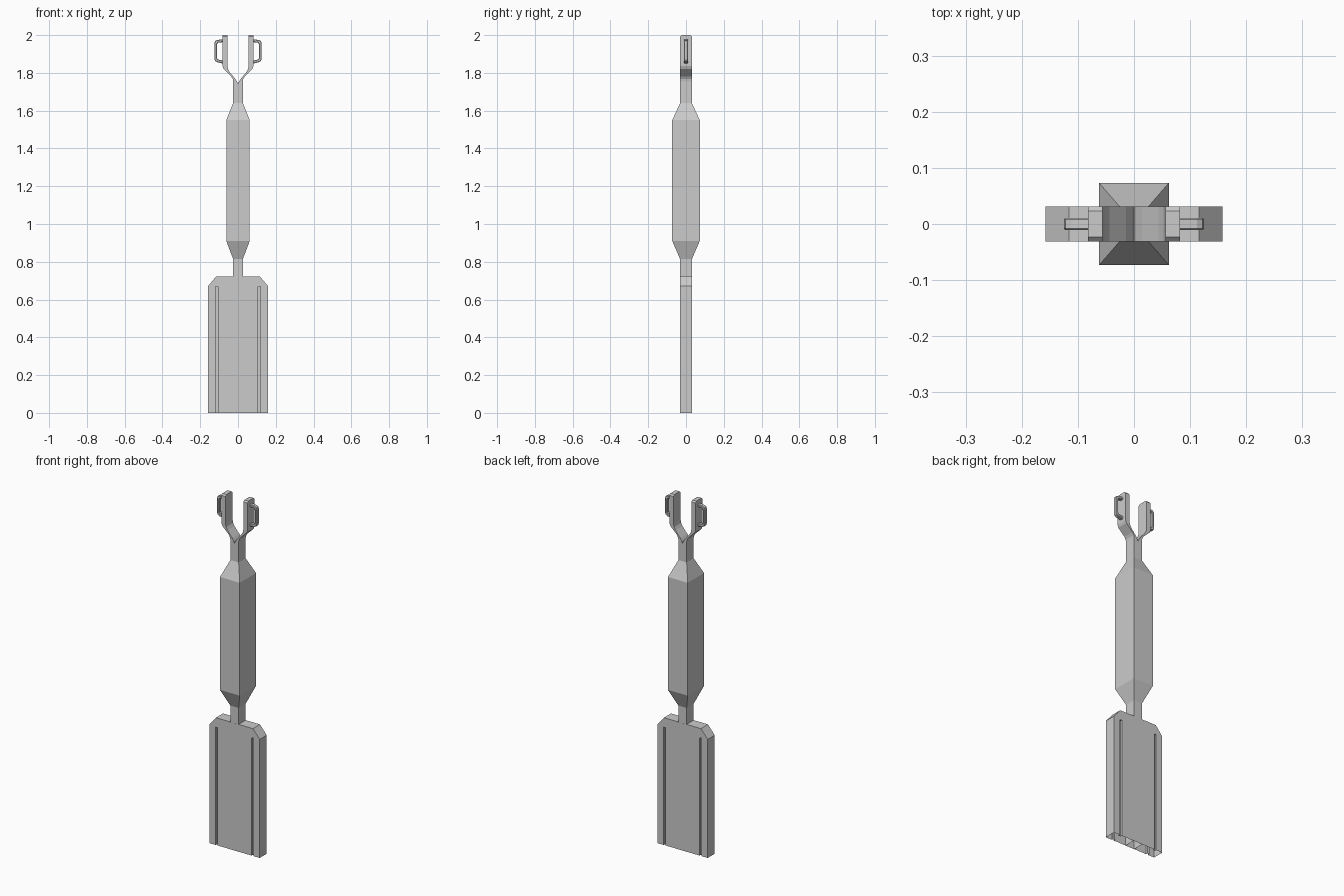
import bpy, bmesh

if "Cube" in bpy.data.objects:
    bpy.data.objects.remove(bpy.data.objects["Cube"])

HY = 0.0315  # half depth of the flat parts


def to_object(name, bm):
    bmesh.ops.recalc_face_normals(bm, faces=bm.faces)
    me = bpy.data.meshes.new(name)
    bm.to_mesh(me)
    bm.free()
    ob = bpy.data.objects.new(name, me)
    bpy.context.scene.collection.objects.link(ob)
    return ob


def prism(name, pts, hy, y0=0.0):
    """Extrude an (x, z) outline along y."""
    bm = bmesh.new()
    face = bm.faces.new([bm.verts.new((x, y0 - hy, z)) for x, z in pts])
    res = bmesh.ops.extrude_face_region(bm, geom=[face])
    verts = [v for v in res["geom"] if isinstance(v, bmesh.types.BMVert)]
    bmesh.ops.translate(bm, verts=verts, vec=(0, 2 * hy, 0))
    return to_object(name, bm)


def symmetric(pts):
    return pts + [(-x, z) for x, z in reversed(pts) if x > 0]


def bevel_edges(ob, test, width):
    bm = bmesh.new()
    bm.from_mesh(ob.data)
    edges = [e for e in bm.edges if test(e)]
    bmesh.ops.bevel(bm, geom=edges, offset=width, segments=1, affect='EDGES')
    bm.to_mesh(ob.data)
    bm.free()


# Shaft: stacked rectangular rings (z, half x, half y), open at both ends
rings = [(0.0, 0.028, HY + 0.0005), (0.72, 0.028, HY + 0.0005),
         (0.72, 0.026, HY), (0.815, 0.026, HY), (0.91, 0.062, 0.073),
         (1.55, 0.062, 0.073), (1.64, 0.026, HY), (1.735, 0.026, HY)]
bm = bmesh.new()
loops = [[bm.verts.new((sx * x, sy * y, z)) for sx, sy in
          ((-1, -1), (1, -1), (1, 1), (-1, 1))] for z, x, y in rings]
for a, b in zip(loops, loops[1:]):
    for i in range(4):
        j = (i + 1) % 4
        bm.faces.new((a[i], a[j], b[j], b[i]))
to_object("shaft", bm)

# Fork: two prongs from the neck
fork_half = [(0.0, 1.738), (0.004, 1.752), (0.014, 1.768), (0.044, 1.804),
             (0.053, 1.82), (0.056, 1.838), (0.056, 2.0), (0.082, 2.0),
             (0.082, 1.836), (0.076, 1.82), (0.036, 1.782), (0.028, 1.768),
             (0.026, 1.755), (0.026, 1.733)]
fork = prism("fork", symmetric(fork_half), HY)
bevel_edges(fork, lambda e: all(v.co.z > 1.99 for v in e.verts)
            and abs(e.verts[0].co.y - e.verts[1].co.y) < 1e-4
            and abs(e.verts[0].co.x - e.verts[1].co.x) < 0.05, 0.008)

# Handles: bracket on the outside of each prong
handle_pts = [(0.078, 1.978), (0.112, 1.974), (0.122, 1.968), (0.125, 1.958),
              (0.125, 1.873), (0.121, 1.862), (0.111, 1.857), (0.078, 1.849),
              (0.078, 1.865), (0.106, 1.871), (0.111, 1.878), (0.111, 1.952),
              (0.106, 1.96), (0.078, 1.963)]
for side, s in (("right", 1), ("left", -1)):
    h = prism("handle_" + side, [(s * x, z) for x, z in handle_pts], 0.011)
    bevel_edges(h, lambda e: abs(e.verts[0].co.y - e.verts[1].co.y) < 1e-4
                and max(abs(v.co.x) for v in e.verts) > 0.08, 0.003)

# Blade: chamfered slab, grooved on both faces, open underneath
blade = prism("blade", symmetric([(0.158, 0.0), (0.158, 0.672), (0.116, 0.722),
                                  (0.03, 0.722)]), HY)
for sx in (-1, 1):
    for sy in (-1, 1):
        x = sx * 0.112
        cutter = prism("groove_cutter", [(x - 0.006, -0.1), (x + 0.006, -0.1),
                                         (x + 0.006, 0.668), (x - 0.006, 0.668)],
                       0.01, sy * HY)
        cutter.hide_render = True
        mod = blade.modifiers.new("groove", 'BOOLEAN')
        mod.object = cutter
        mod.operation = 'DIFFERENCE'
        mod.solver = 'EXACT'
bpy.context.view_layer.update()
cut = bpy.data.meshes.new_from_object(
    blade.evaluated_get(bpy.context.evaluated_depsgraph_get()))
blade.modifiers.clear()
blade.data = cut
for ob in [o for o in bpy.data.objects if o.name.startswith("groove_cutter")]:
    bpy.data.objects.remove(ob)

bm = bmesh.new()
bm.from_mesh(blade.data)
bottom = [f for f in bm.faces if all(abs(v.co.z) < 1e-4 for v in f.verts)]
bmesh.ops.delete(bm, geom=bottom, context='FACES')
bm.to_mesh(blade.data)
bm.free()
